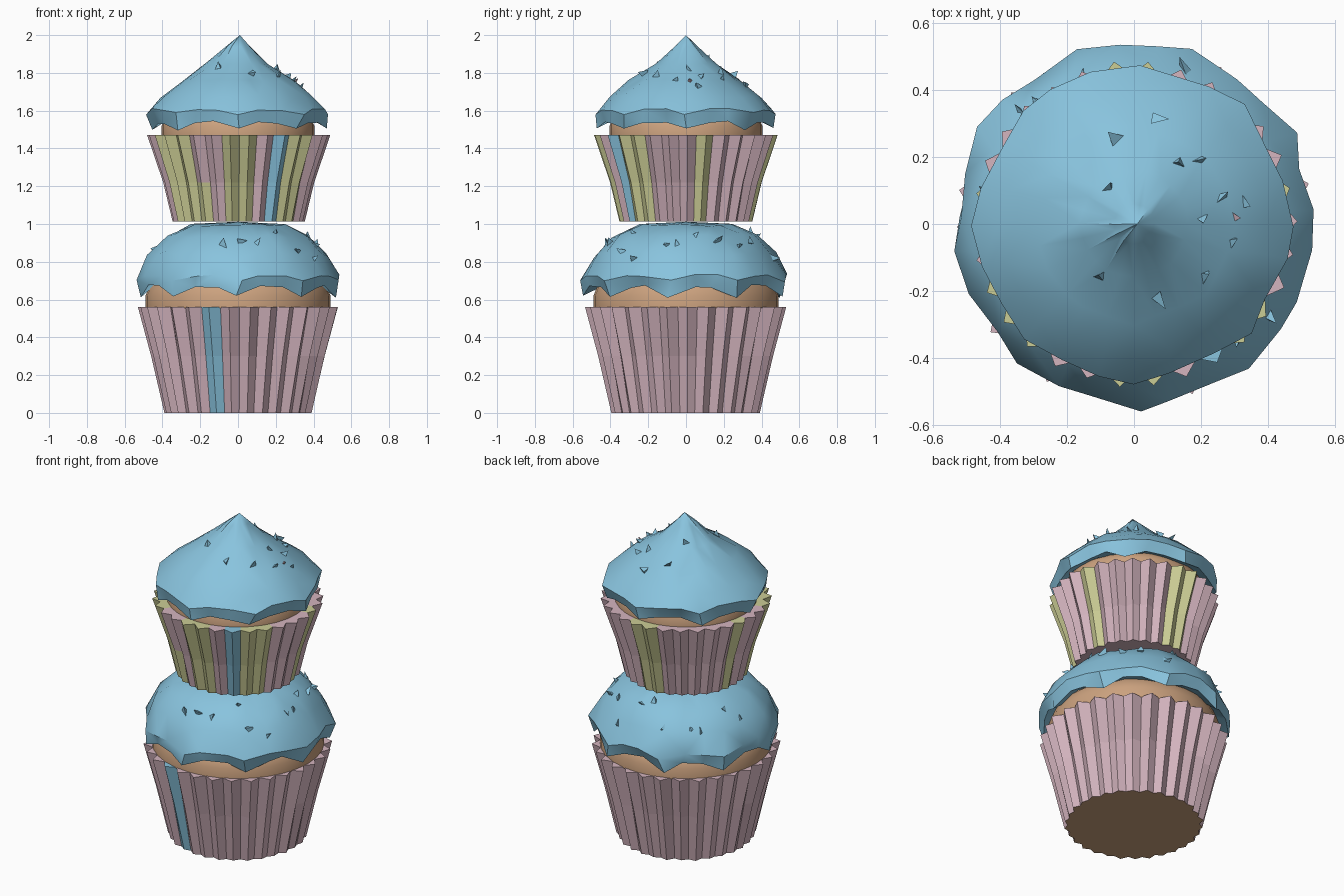
import bpy, bmesh, math, random
from mathutils import Vector, Matrix

if "Cube" in bpy.data.objects:
    bpy.data.objects.remove(bpy.data.objects["Cube"])

def mat(name, col):
    m = bpy.data.materials.new(name)
    m.diffuse_color = (*col, 1)
    m.use_nodes = True
    m.node_tree.nodes["Principled BSDF"].inputs["Base Color"].default_value = m.diffuse_color
    return m

PINK = mat("pink paper", (0.66, 0.46, 0.52))
BLUE = mat("blue frosting", (0.25, 0.55, 0.73))
LIME = mat("pale lime paper", (0.60, 0.61, 0.30))
TAN = mat("tan cake", (0.60, 0.36, 0.21))

def finish(bm, name, mats, smooth=None):
    bmesh.ops.recalc_face_normals(bm, faces=bm.faces[:])
    me = bpy.data.meshes.new(name)
    bm.to_mesh(me)
    bm.free()
    for m in mats:
        me.materials.append(m)
    ob = bpy.data.objects.new(name, me)
    bpy.context.collection.objects.link(ob)
    if smooth:
        bpy.ops.object.select_all(action='DESELECT')
        bpy.context.view_layer.objects.active = ob
        ob.select_set(True)
        bpy.ops.object.shade_smooth_by_angle(angle=math.radians(smooth))
    return ob

def bridge(bm, a, b):
    n = len(a)
    return [bm.faces.new((a[i], a[(i + 1) % n], b[(i + 1) % n], b[i])) for i in range(n)]

# pleated paper cup: profile rows are (outer radius, pleat depth, z)
def wrapper(name, rows, inner, pick, base, seed, pleats=30):
    rnd = random.Random(seed)
    bm = bmesh.new()
    step = math.tau / pleats / 2
    rings = []
    jit = [rnd.uniform(-0.008, 0.004) for _ in range(2 * pleats)]
    for r, d, z in rows:
        ring = []
        for i in range(2 * pleats):
            a = math.radians(1) + i * step
            rr = r - (d if i % 2 else 0) + jit[i]
            ring.append(bm.verts.new((rr * math.cos(a), rr * math.sin(a), z)))
        rings.append(ring)
    for row in range(len(rows) - 1):
        for i, f in enumerate(bridge(bm, rings[row], rings[row + 1])):
            peak = ((i + 1) // 2) % pleats
            f.material_index = pick(peak, row)
    # flat lip at the top, in the colour of each pleat
    lip = [bm.verts.new((inner * math.cos(math.radians(1) + i * step),
                         inner * math.sin(math.radians(1) + i * step), rows[-1][2]))
           for i in range(2 * pleats)]
    for i, f in enumerate(bridge(bm, rings[-1], lip)):
        f.material_index = pick(((i + 1) // 2) % pleats, len(rows) - 2)
    f = bm.faces.new(rings[0][::-1])
    f.material_index = base
    return finish(bm, name, [PINK, LIME, BLUE, TAN])

def peaks(*degs):
    return {round((d - 1) / 12) % 30 for d in degs}

low_blue = peaks(-102)
wrapper("lower_wrapper", [(0.395, 0.02, 0), (0.465, 0.032, 0.3), (0.535, 0.045, 0.56)],
        0.47, lambda p, r: 2 if p in low_blue else 0, 3, 1)

up_lime = peaks(-35, -47, -83, -95, -131, -143, -155, 13, 85, 97, 169)
up_blue, half_lime = peaks(-59), peaks(-119)
wrapper("upper_wrapper", [(0.35, 0.02, 1.012), (0.40, 0.028, 1.22), (0.485, 0.04, 1.47)], 0.39,
        lambda p, r: 2 if p in up_blue else
        1 if p in up_lime or (p in half_lime and r == 0) else 0, 0, 2)

# lathe for the cake bodies
def cake(name, prof, n=32):
    bm = bmesh.new()
    rings = [[bm.verts.new((r * math.cos(i * math.tau / n), r * math.sin(i * math.tau / n), z))
              for i in range(n)] for r, z in prof]
    for a, b in zip(rings, rings[1:]):
        bridge(bm, a, b)
    bm.faces.new(rings[-1])
    finish(bm, name, [TAN], 40)

cake("lower_cake", [(0.49, 0.555), (0.49, 0.62), (0.465, 0.68), (0.40, 0.74)])
cake("upper_cake", [(0.405, 1.465), (0.405, 1.52), (0.385, 1.56), (0.33, 1.60)])

# frosting dome: profile from the tucked-under rim to the apex, with wavy rim
def frosting(name, prof, apex, lobes, amp, seed, n):
    rnd = random.Random(seed)
    bm = bmesh.new()
    rings = []
    for k, (r, z) in enumerate(prof):
        w = (0.5, 1, 0.6, 0.3, 0.1, 0, 0, 0)[k]
        ring = []
        for i in range(n):
            a = i * math.tau / n + rnd.uniform(-0.04, 0.04) - math.pi / 2
            wave = math.cos(lobes * (i * math.tau / n))
            rr = r * (1 + 0.025 * wave * (w > 0) + rnd.uniform(-0.025, 0.025))
            zz = z - amp * w * wave + rnd.uniform(-0.008, 0.008)
            ring.append(bm.verts.new((rr * math.cos(a), rr * math.sin(a), zz)))
        rings.append(ring)
    for a, b in zip(rings, rings[1:]):
        bridge(bm, a, b)
    top = bm.verts.new(apex)
    for i in range(n):
        bm.faces.new((rings[-1][i], rings[-1][(i + 1) % n], top))
    bmesh.ops.triangulate(bm, faces=bm.faces[:])
    finish(bm, name, [BLUE], 38)

LOW = [(0.44, 0.69), (0.52, 0.652), (0.535, 0.72), (0.475, 0.84), (0.38, 0.935), (0.25, 0.993)]
UP = [(0.38, 1.56), (0.45, 1.525), (0.468, 1.60), (0.40, 1.675), (0.29, 1.76),
      (0.16, 1.85), (0.06, 1.94)]
frosting("lower_frosting", LOW, (0, 0, 1.012), 9, 0.036, 4, 27)
frosting("upper_frosting", UP, (0.01, 0, 2.0), 8, 0.024, 7, 24)

# sprinkle shards stuck into the frosting, placed by plan position
def sprinkles(name, prof, spots, seed):
    rnd = random.Random(seed)
    bm = bmesh.new()
    outer = prof[2:]
    for x, y, size, colour in spots:
        r = math.hypot(x, y)
        for (r0, z0), (r1, z1) in zip(outer, outer[1:]):
            if r0 >= r >= r1:
                break
        z = z0 + (z1 - z0) * (r - r0) / (r1 - r0)
        nrm = Vector((x / r * (z1 - z0), y / r * (z1 - z0), r0 - r1)).normalized()
        tilt = Vector([rnd.uniform(-0.7, 0.7) for _ in range(3)])
        rot = (nrm + tilt).to_track_quat('Z', 'Y').to_matrix().to_4x4()
        m = Matrix.Translation(Vector((x, y, z)) + nrm * 0.008) @ rot \
            @ Matrix.Rotation(rnd.uniform(0, 6), 4, 'Z') @ Matrix.Diagonal((1, 0.6, 1, 1))
        old = set(bm.faces)
        bmesh.ops.create_cone(bm, cap_ends=True, segments=3, radius1=size * 0.6,
                              radius2=0, depth=size, matrix=m)
        for f in set(bm.faces) - old:
            f.material_index = colour
    finish(bm, name, [BLUE, PINK])

sprinkles("upper_sprinkles", UP, [
    (-0.06, 0.25, 0.07, 0), (0.08, 0.31, 0.05, 0), (0.13, 0.18, 0.05, 0), (-0.07, 0.11, 0.04, 0),
    (0.26, 0.08, 0.06, 0), (0.33, 0.06, 0.05, 0), (0.20, 0.01, 0.04, 0), (0.29, -0.05, 0.05, 0),
    (0.21, -0.15, 0.06, 0), (0.08, -0.23, 0.05, 0), (0.20, 0.19, 0.04, 0), (0.30, 0.02, 0.04, 1),
    (-0.10, -0.15, 0.04, 0)], 3)

rnd = random.Random(11)
ring = []
for i in range(20):
    a, r = math.radians(-100 + i * 14 + rnd.uniform(-5, 5)), rnd.uniform(0.33, 0.49)
    ring.append((r * math.cos(a), r * math.sin(a), rnd.uniform(0.035, 0.06), 0))
sprinkles("lower_sprinkles", LOW, ring, 5)
